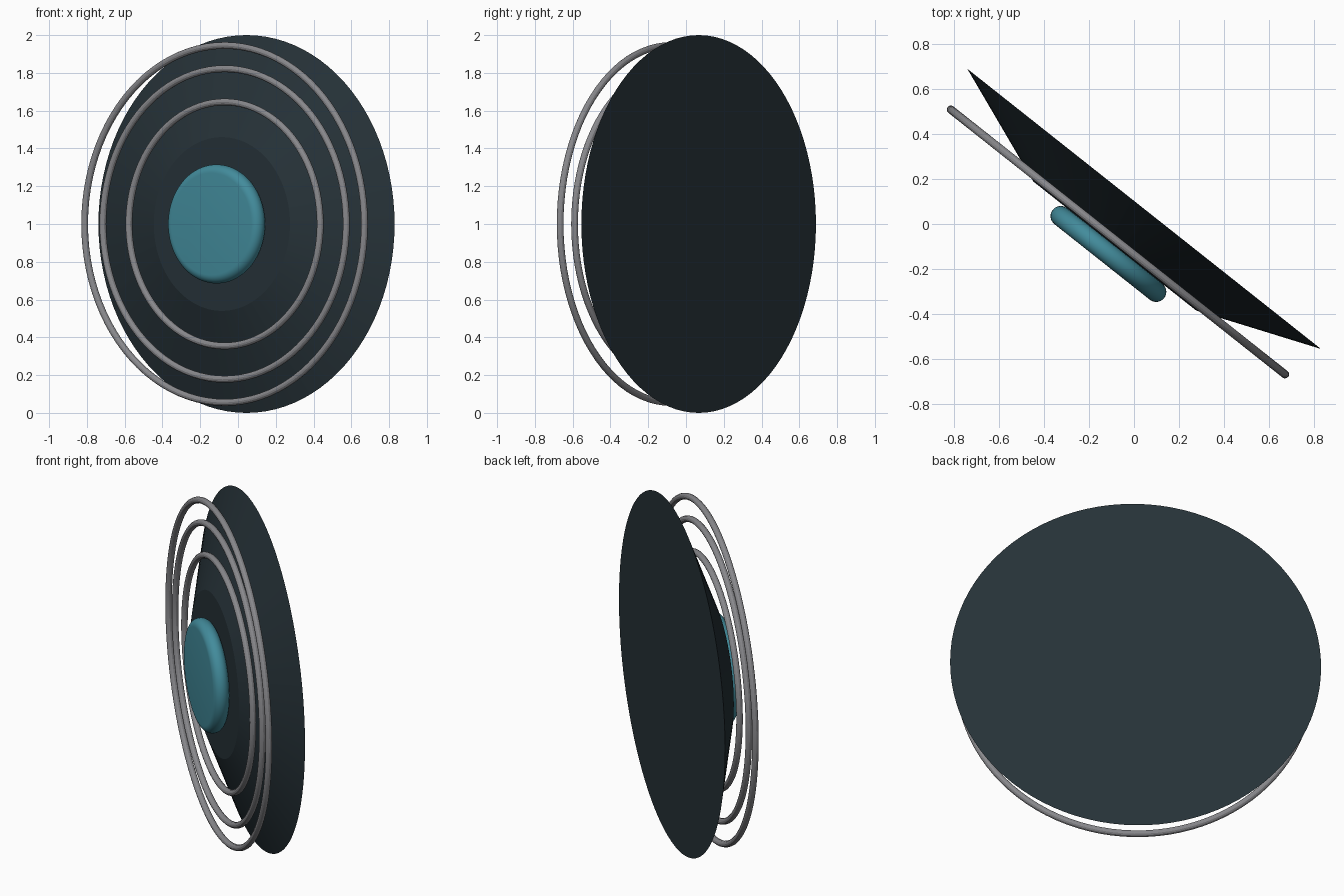
import bpy, bmesh, math
from mathutils import Matrix, Vector

if "Cube" in bpy.data.objects:
    bpy.data.objects.remove(bpy.data.objects["Cube"])

# Local frame: disc axis points to the front left, horizontally
n = Vector((-0.621, -0.784, 0)).normalized()
up = Vector((0, 0, 1))
u = up.cross(n)
frame = Matrix((u, up, n)).transposed().to_4x4()
frame.translation = (0.045, 0.067, 1.0)


def material(name, rgb):
    m = bpy.data.materials.new(name)
    m.diffuse_color = (*rgb, 1)
    m.use_nodes = True
    m.node_tree.nodes["Principled BSDF"].inputs["Base Color"].default_value = m.diffuse_color
    return m


dark = material("dark slate", (0.0194, 0.0319, 0.0395))
teal = material("teal", (0.055, 0.26, 0.33))
grey = material("metal grey", (0.25, 0.25, 0.265))


def lathe(name, profile, mat, closed=False, steps=96):
    """Spin (radius, depth) points about the disc axis."""
    bm = bmesh.new()
    verts = [bm.verts.new((r, 0, d)) for r, d in profile]
    pairs = list(zip(verts, verts[1:] + verts[:1]))
    edges = [bm.edges.new(p) for p in (pairs if closed else pairs[:-1])]
    bmesh.ops.spin(bm, geom=verts + edges, cent=(0, 0, 0), axis=(0, 0, 1),
                   angle=2 * math.pi, steps=steps, use_duplicate=False)
    bmesh.ops.remove_doubles(bm, verts=bm.verts, dist=1e-5)
    bmesh.ops.recalc_face_normals(bm, faces=bm.faces)
    me = bpy.data.meshes.new(name)
    bm.to_mesh(me)
    bm.free()
    ob = bpy.data.objects.new(name, me)
    bpy.context.collection.objects.link(ob)
    ob.matrix_world = frame
    me.materials.append(mat)
    bpy.ops.object.select_all(action='DESELECT')
    ob.select_set(True)
    bpy.context.view_layer.objects.active = ob
    bpy.ops.object.shade_smooth_by_angle(angle=math.radians(20))
    return ob


def arc(r, d, rad, a0, a1, count):
    return [(r + rad * math.cos(math.radians(a0 + (a1 - a0) * i / count)),
             d + rad * math.sin(math.radians(a0 + (a1 - a0) * i / count)))
            for i in range(count + 1)]


# Shallow cone body with a flat front
lathe("body_disc", [(0, 0), (1.0, 0), (0.46, 0.21), (0, 0.21)], dark)

# Round-edged button in the centre
lathe("centre_button",
      [(0, 0.21)] + arc(0.27, 0.255, 0.045, -90, 90, 14) + [(0, 0.30)], teal)

# Three concentric wire rings
for i, radius in enumerate((0.646, 0.822, 0.945)):
    lathe(f"ring_{i + 1}", arc(radius, 0.187, 0.018, 0, 330, 11), grey, True)
